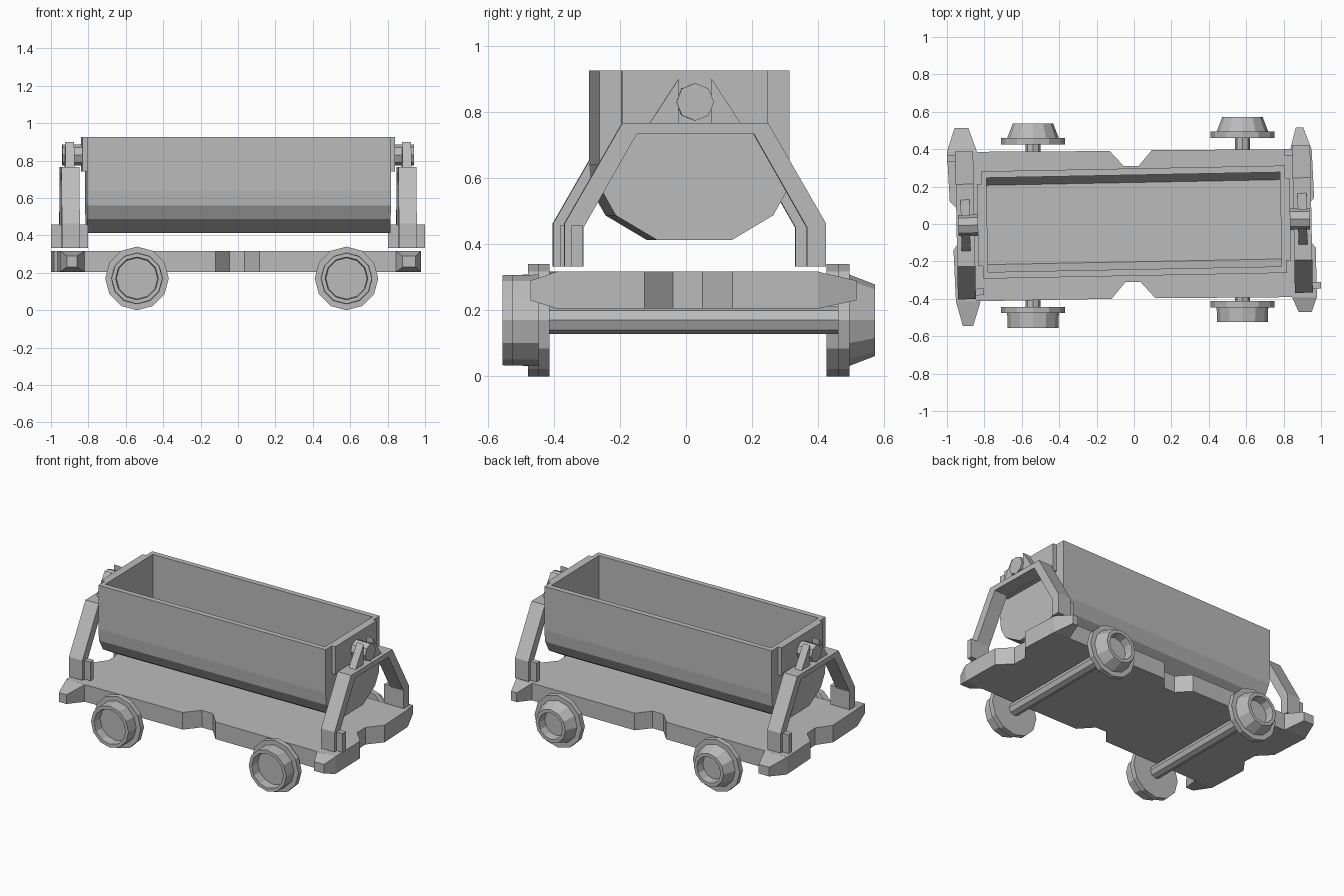
import bpy, bmesh, math
from mathutils import Matrix, Vector

cube = bpy.data.objects.get("Cube")
if cube:
    bpy.data.objects.remove(cube)

steel = bpy.data.materials.new("plain_grey")
steel.use_nodes = True
GREY = (0.5, 0.5, 0.5, 1)
steel.diffuse_color = GREY
steel.node_tree.nodes["Principled BSDF"].inputs["Base Color"].default_value = GREY

# The body and its stands sit slightly turned on the deck
TURN = Matrix.Translation((0, 0.01, 0)) @ Matrix.Rotation(math.radians(1.1), 4, "Z")


def finish(bm, name, matrix=None):
    bmesh.ops.recalc_face_normals(bm, faces=bm.faces)
    mesh = bpy.data.meshes.new(name)
    bm.to_mesh(mesh)
    bm.free()
    mesh.materials.append(steel)
    obj = bpy.data.objects.new(name, mesh)
    bpy.context.collection.objects.link(obj)
    if matrix:
        obj.matrix_world = matrix
    return obj


def loft(name, rings, matrix=None):
    """Join rings of points and close both ends."""
    bm = bmesh.new()
    loops = [[bm.verts.new(p) for p in ring] for ring in rings]
    count = len(loops[0])
    for a, b in zip(loops, loops[1:]):
        for i in range(count):
            j = (i + 1) % count
            bm.faces.new((a[i], a[j], b[j], b[i]))
    bm.faces.new(loops[0])
    bm.faces.new(loops[-1])
    return finish(bm, name, matrix)


def prism_x(name, profile, x0, x1, matrix=TURN):
    return loft(name, [[(x, y, z) for y, z in profile] for x in (x0, x1)], matrix)


def box(name, xs, ys, zs, matrix=TURN):
    profile = [(ys[0], zs[0]), (ys[1], zs[0]), (ys[1], zs[1]), (ys[0], zs[1])]
    return prism_x(name, profile, xs[0], xs[1], matrix)


def mirrored(half):
    return half + [(-y, z) for y, z in reversed(half)]


def lathe(name, profile, sides, matrix):
    """Spin (radius, distance) pairs around the local z axis."""
    rings = []
    for r, d in profile:
        turns = [math.tau * i / sides for i in range(sides)]
        rings.append([(r * math.cos(t), r * math.sin(t), d) for t in turns])
    return loft(name, rings, matrix)


# Deck with a notch in the middle of every side
deck = [(-0.952, -0.415), (-0.12, -0.40), (-0.045, -0.31), (0.035, -0.31),
        (0.115, -0.397), (0.978, -0.39), (0.972, -0.125), (0.89, -0.04),
        (0.887, 0.05), (0.963, 0.14), (0.95, 0.40), (0.095, 0.395),
        (0.025, 0.31), (-0.055, 0.31), (-0.13, 0.39), (-1.0, 0.385),
        (-0.985, 0.12), (-0.905, 0.04), (-0.90, -0.05), (-0.965, -0.14)]
loft("deck", [[(x, y, z) for x, y in deck] for z in (0.205, 0.317)])

# Tapered buffers on the deck corners
buffers = {
    "buffer_front_right": ((-0.952, -0.82), -0.414, (-0.915, -0.86), -0.545),
    "buffer_front_left": ((0.845, 0.978), -0.39, (0.88, 0.95), -0.47),
    "buffer_back_right": ((-1.0, -0.84), 0.386, (-0.96, -0.885), 0.512),
    "buffer_back_left": ((0.835, 0.95), 0.398, (0.865, 0.905), 0.515),
}
for name, (base, y0, tip, y1) in buffers.items():
    rings = []
    for (a, b), y, low, high in ((base, y0, 0.205, 0.317), (tip, y1, 0.23, 0.29)):
        rings.append([(a, y, low), (b, y, low), (b, y, high), (a, y, high)])
    loft(name, rings)

# Wheels: flange, open hub and axle
AXLE_Z = 0.17


def wheel(name, x, y, side, hub_end):
    profile = [(0.17, 0), (0.17, 0.034), (0.138, 0.034), (hub_end, 0.112),
               (hub_end - 0.022, 0.112), (hub_end - 0.026, 0.055)]
    matrix = Matrix.Translation((x, y, AXLE_Z)) @ Matrix.Rotation(-side * math.pi / 2, 4, "X")
    lathe(name, profile, 12, matrix)


for end, x, front, back in (("right", -0.54, -0.443, 0.425), ("left", 0.58, -0.412, 0.46)):
    wheel("front_" + end + "_wheel", x, front, -1, 0.136)
    wheel("back_" + end + "_wheel", x, back, 1, 0.108)
    spin = Matrix.Translation((x, front, AXLE_Z)) @ Matrix.Rotation(-math.pi / 2, 4, "X")
    lathe(end + "_axle", [(0.041, -0.01), (0.041, back - front + 0.01)], 8, spin)

# Tub: walls from a hollow section, closed by two end walls
TOP = 0.925
outer = [(0.287, TOP), (0.287, 0.64), (0.279, 0.56), (0.238, 0.487), (0.112, 0.412)]
inner = [(0.252, TOP), (0.252, 0.6), (0.212, 0.52)]
shell = mirrored(outer) + list(reversed(mirrored(inner)))
prism_x("tub_walls", shell, -0.785, 0.785)
for end, s in (("right", -1), ("left", 1)):
    prism_x("tub_end_" + end, mirrored(outer), s * 0.785, s * 0.812)
    box("tub_plate_" + end, (s * 0.812, s * 0.836), (-0.22, 0.22), (0.742, TOP))

# Stands: arch, feet tabs, forked bearing and pivot pin
arch_outer = [(0.395, 0.333), (0.395, 0.463), (0.22, 0.767)]
arch_inner = [(0.338, 0.333), (0.338, 0.45), (0.177, 0.733)]
arch = mirrored(arch_outer) + list(reversed(mirrored(arch_inner)))
prong = [(0.05, 0.767), (0.05, 0.9), (0.137, 0.767)]
for end, s in (("right", -1), ("left", 1)):
    x = s * 0.901
    prism_x(end + "_stand", arch, x - 0.048, x + 0.048)
    for place, f in (("front", -1), ("back", 1)):
        box(end + "_" + place + "_foot_tab", (x, x - f * 0.092),
            (f * 0.34, f * 0.375), (0.333, 0.457))
        prism_x(end + "_" + place + "_prong", [(f * y, z) for y, z in prong],
                x - 0.024, x + 0.024)
    spin = TURN @ Matrix.Translation((s * 0.83, 0, 0.83)) @ Matrix.Rotation(s * math.pi / 2, 4, "Y")
    lathe(end + "_pivot_pin", [(0.057, -0.01), (0.057, 0.11)], 8, spin)
